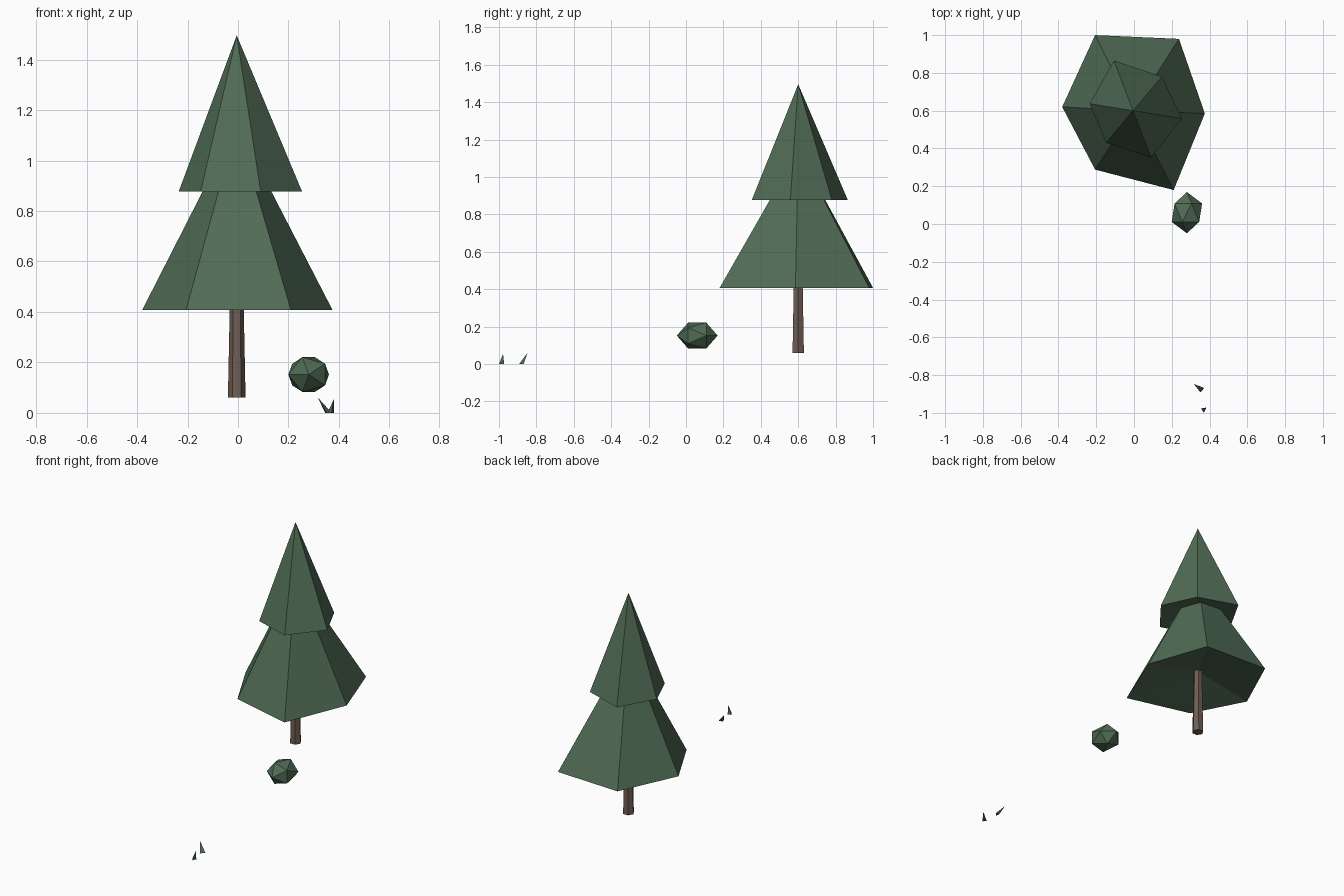
import bpy, bmesh, math
from mathutils import Vector

if "Cube" in bpy.data.objects:
    bpy.data.objects.remove(bpy.data.objects["Cube"])


def material(name, rgb):
    m = bpy.data.materials.new(name)
    m.diffuse_color = (*rgb, 1)
    m.use_nodes = True
    m.node_tree.nodes["Principled BSDF"].inputs["Base Color"].default_value = m.diffuse_color
    return m


GREEN = material("pine green", (0.080, 0.147, 0.089))
BROWN = material("bark brown", (0.160, 0.113, 0.088))


def finish(bm, name, mat):
    bmesh.ops.recalc_face_normals(bm, faces=bm.faces)
    me = bpy.data.meshes.new(name)
    bm.to_mesh(me)
    bm.free()
    me.materials.append(mat)
    ob = bpy.data.objects.new(name, me)
    bpy.context.collection.objects.link(ob)
    return ob


def loft(name, mat, rings):
    """Skin a list of rings; a ring with one point closes to a tip."""
    bm = bmesh.new()
    rows = [[bm.verts.new(p) for p in r] for r in rings]
    for a, b in zip(rows, rows[1:]):
        n = max(len(a), len(b))
        for i in range(n):
            j = (i + 1) % n
            if len(a) == 1:
                bm.faces.new((a[0], b[j], b[i]))
            elif len(b) == 1:
                bm.faces.new((a[i], a[j], b[0]))
            else:
                bm.faces.new((a[i], a[j], b[j], b[i]))
    for row in (rows[0], rows[-1]):
        if len(row) > 2:
            bm.faces.new(row)
    return finish(bm, name, mat)


def at(points, z):
    return [(x, y, z) for x, y in points]


CX, CY = -0.005, 0.6

# Foliage: two uneven six-sided tiers, each with a slightly hollow underside
low_rim = [(-0.206, 1.0), (0.238, 0.98), (0.375, 0.585),
           (0.21, 0.18), (-0.206, 0.288), (-0.38, 0.62)]
top_rim = [(-0.106, 0.865), (0.148, 0.78), (0.254, 0.558),
           (0.09, 0.352), (-0.148, 0.43), (-0.235, 0.637)]
k = (1.143 - 0.895) / (1.143 - 0.407)
low_top = [(CX + (x - CX) * k, CY + (y - CY) * k) for x, y in low_rim]
loft("lower_foliage", GREEN,
     [[(CX, CY, 0.49)], at(low_rim, 0.407), at(low_top, 0.895)])
loft("upper_foliage", GREEN,
     [[(CX, CY, 0.905)], at(top_rim, 0.877), [(CX, CY, 1.496)]])

# Trunk: tapered hexagonal post
def hexagon(r, z):
    return [(CX + r * math.cos(i * math.pi / 3),
             CY + r * math.sin(i * math.pi / 3), z) for i in range(6)]


loft("trunk", BROWN, [hexagon(0.035, 0.06), hexagon(0.026, 0.5)])

# Bush: flattened icosahedron with its poles along y
bm = bmesh.new()
bmesh.ops.create_icosphere(bm, subdivisions=1, radius=1)
for v in bm.verts:
    x, y, z = v.co
    v.co = Vector((0.28 + 0.09 * x, 0.06 + 0.109 * z, 0.152 - 0.081 * y))
finish(bm, "bush", GREEN)

# Grass blades: thin three-sided spikes
blades = [
    ([(0.345, -0.872), (0.372, -0.868), (0.352, -0.892)], (0.317, -0.847, 0.06)),
    ([(0.355, -0.977), (0.38, -0.972), (0.37, -1.0)], (0.38, -0.978, 0.055)),
]
for i, (base, tip) in enumerate(blades):
    loft(f"grass_blade_{i + 1}", GREEN, [at(base, 0), [tip]])
